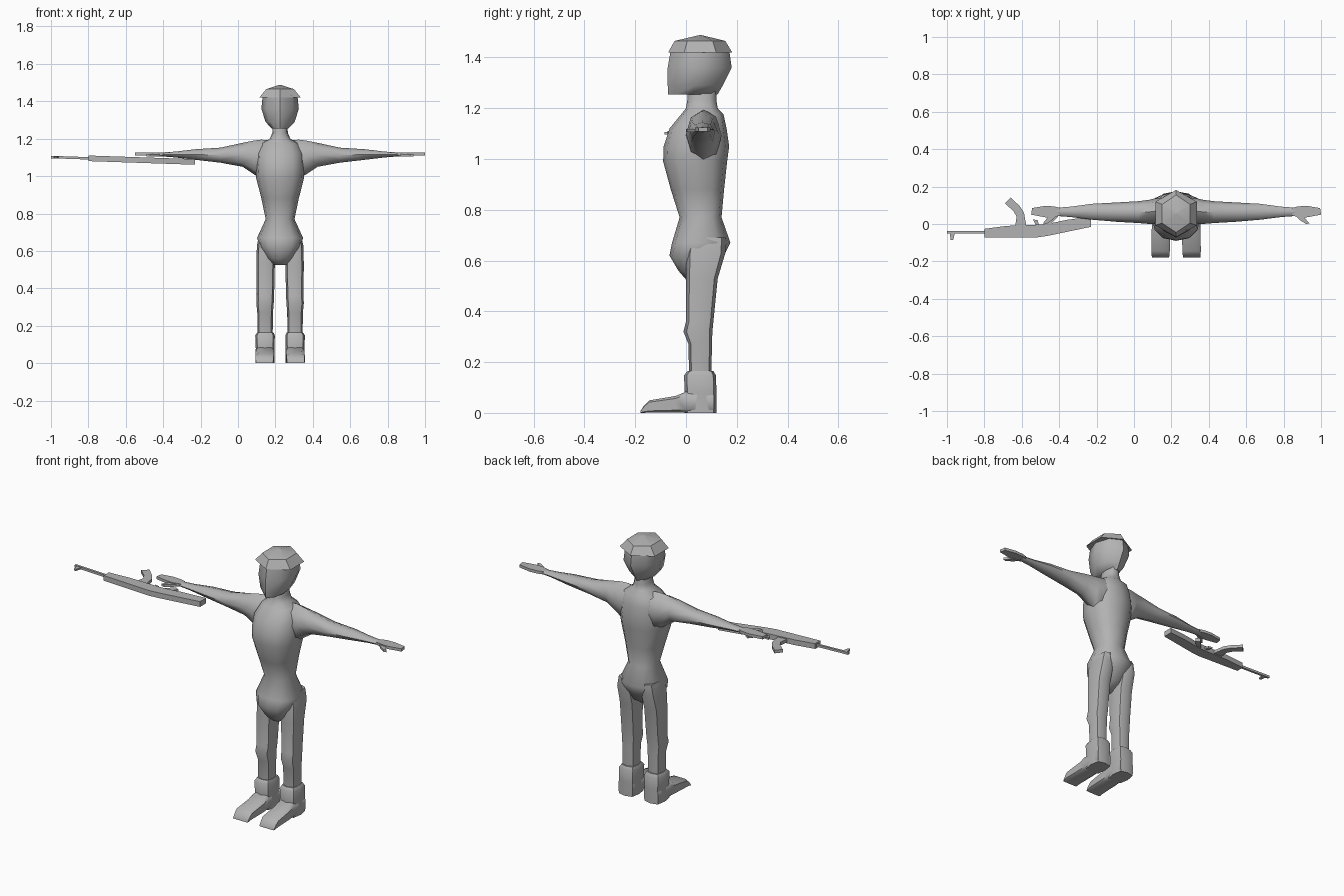
import bpy, bmesh, math
from mathutils import Vector

CX = 0.225  # symmetry line of the figure
grey = bpy.data.materials.new("plain grey")
grey.diffuse_color = (0.45, 0.45, 0.45, 1)


def finish(name, bm, angle):
    bmesh.ops.recalc_face_normals(bm, faces=bm.faces)
    me = bpy.data.meshes.new(name)
    bm.to_mesh(me)
    bm.free()
    me.materials.append(grey)
    ob = bpy.data.objects.new(name, me)
    bpy.context.collection.objects.link(ob)
    bpy.ops.object.select_all(action='DESELECT')
    ob.select_set(True)
    bpy.context.view_layer.objects.active = ob
    bpy.ops.object.shade_smooth_by_angle(angle=math.radians(angle))
    return ob


def loft(name, rings, n, place, power=1.0, phase=0.0, angle=50):
    """Rings are (position, a_min, a_max, b_min, b_max); place maps (t, a, b) to a point."""
    bm = bmesh.new()
    loops = []
    for t, a0, a1, b0, b1 in rings:
        loop = []
        for i in range(n):
            w = 2 * math.pi * i / n + phase
            c, s = math.cos(w), math.sin(w)
            c = math.copysign(abs(c) ** power, c)
            s = math.copysign(abs(s) ** power, s)
            a = (a0 + a1) / 2 + c * (a1 - a0) / 2
            b = (b0 + b1) / 2 + s * (b1 - b0) / 2
            loop.append(bm.verts.new(place(t, a, b)))
        loops.append(loop)
    for p, q in zip(loops, loops[1:]):
        for i in range(n):
            j = (i + 1) % n
            bm.faces.new((p[i], p[j], q[j], q[i]))
    bm.faces.new(loops[0])
    bm.faces.new(loops[-1])
    return finish(name, bm, angle)


def prism(name, outline, lo, hi, place, angle=30):
    """Extrudes an outline between two depths; lo and hi are functions of the first coordinate."""
    bm = bmesh.new()
    a = [bm.verts.new(place(u, v, lo(u))) for u, v in outline]
    b = [bm.verts.new(place(u, v, hi(u))) for u, v in outline]
    k = len(a)
    for i in range(k):
        j = (i + 1) % k
        bm.faces.new((a[i], a[j], b[j], b[i]))
    bm.faces.new(a)
    bm.faces.new(b)
    return finish(name, bm, angle)


def upright(t, a, b):
    return Vector((CX + a, b, t))


def sym(z, hw, y0, y1):
    return (z, -hw, hw, y0, y1)


# Torso with pelvis and neck
loft("torso", [sym(0.525, 0.035, 0.0, 0.06), sym(0.56, 0.07, -0.03, 0.11),
               sym(0.62, 0.108, -0.065, 0.15), sym(0.67, 0.123, -0.055, 0.175),
               sym(0.77, 0.077, -0.025, 0.14), sym(0.88, 0.1, -0.06, 0.15),
               sym(0.99, 0.128, -0.09, 0.162), sym(1.05, 0.13, -0.088, 0.17),
               sym(1.12, 0.125, -0.065, 0.16), sym(1.175, 0.1, -0.02, 0.148),
               sym(1.2, 0.055, 0.0, 0.125), sym(1.23, 0.042, 0.005, 0.12),
               sym(1.3, 0.036, 0.01, 0.12)], 12, upright, 0.85, angle=60)

# Head with a wedge-shaped face
loft("head", [sym(1.255, 0.045, -0.07, 0.125), sym(1.29, 0.078, -0.072, 0.145),
              sym(1.36, 0.1, -0.072, 0.18), sym(1.43, 0.093, -0.06, 0.17)],
     8, upright, angle=50)

# Cap with a flared rim
loft("cap", [sym(1.42, 0.128, -0.07, 0.182), sym(1.465, 0.086, -0.045, 0.155),
             sym(1.488, 0.004, 0.053, 0.061)], 6, upright, phase=math.pi / 6, angle=25)

for s, side in ((-1, "right"), (1, "left")):
    def mirrored(t, a, b):
        return Vector((CX + s * a, b, t))

    def along_arm(t, a, b):
        return Vector((CX + s * t, a, b))

    # Leg
    loft(side + "_leg", [(0.69, 0.04, 0.11, 0.01, 0.155), (0.63, 0.028, 0.124, 0.0, 0.155),
                         (0.53, 0.028, 0.127, 0.0, 0.125), (0.36, 0.032, 0.125, 0.0, 0.108),
                         (0.32, 0.034, 0.127, -0.01, 0.104), (0.27, 0.038, 0.122, 0.01, 0.102),
                         (0.12, 0.04, 0.12, 0.012, 0.1)], 8, mirrored, 0.7)
    # Boot shaft
    loft(side + "_boot_shaft", [(0.165, 0.036, 0.122, 0.006, 0.108), (0.148, 0.028, 0.133, -0.008, 0.118),
                                (0.08, 0.03, 0.13, -0.005, 0.12), (0.0, 0.03, 0.132, -0.005, 0.12)],
         8, mirrored, 0.55)
    # Boot foot, running from heel to toe
    loft(side + "_boot_foot", [(0.11, 0.035, 0.127, 0.0, 0.08), (0.0, 0.031, 0.131, 0.0, 0.085),
                               (-0.04, 0.03, 0.132, 0.0, 0.068), (-0.145, 0.032, 0.134, 0.0, 0.05),
                               (-0.165, 0.034, 0.132, 0.0, 0.03), (-0.18, 0.036, 0.131, 0.0, 0.006)],
         8, lambda t, a, b: Vector((CX + s * a, t, b)), 0.4, math.pi / 8)
    # Arm from the shoulder to the wrist
    loft(side + "_arm", [(0.05, 0.01, 0.14, 1.03, 1.19), (0.1, 0.0, 0.14, 0.985, 1.195),
                         (0.14, 0.0, 0.13, 1.01, 1.19), (0.2, 0.005, 0.122, 1.05, 1.178),
                         (0.32, 0.012, 0.115, 1.072, 1.152), (0.45, 0.023, 0.108, 1.087, 1.144),
                         (0.56, 0.037, 0.093, 1.1, 1.131), (0.64, 0.043, 0.087, 1.106, 1.126)],
         8, along_arm)
    # Flat hand and thumb
    hand = [(0.62, 0.045), (0.66, 0.036), (0.70, 0.036), (0.775, 0.05),
            (0.77, 0.085), (0.70, 0.097), (0.65, 0.094), (0.62, 0.085)]
    thumb = [(0.635, 0.05), (0.66, 0.022), (0.695, 0.0), (0.713, 0.003), (0.70, 0.018), (0.68, 0.045)]
    for part, outline, z0, z1 in (("hand", hand, 1.109, 1.125), ("thumb", thumb, 1.106, 1.119)):
        prism(side + "_" + part, outline, lambda u: z0, lambda u: z1,
              lambda u, v, d: Vector((CX + s * u, v, d)))


# Rifle lying on its side, drooping slightly towards the stock
def rifle_part(name, outline, thick):
    mid = lambda u: 1.102 - (u + 1) * 0.034
    prism("rifle_" + name, outline, lambda u: mid(u) - thick / 2, lambda u: mid(u) + thick / 2,
          lambda u, v, d: Vector((u, v, d)))


rifle_part("barrel", [(-1, -0.05), (-0.78, -0.05), (-0.78, -0.037), (-1, -0.037)], 0.013)
rifle_part("sight", [(-0.985, -0.048), (-0.98, -0.085), (-0.967, -0.085), (-0.958, -0.048)], 0.01)
rifle_part("body", [(-0.8, -0.072), (-0.52, -0.072), (-0.465, -0.064), (-0.44, 0.005),
                    (-0.5, -0.003), (-0.68, -0.01), (-0.8, -0.026)], 0.03)
rifle_part("stock", [(-0.465, -0.064), (-0.23, -0.015), (-0.23, 0.04), (-0.36, 0.022), (-0.44, 0.005)], 0.03)
rifle_part("magazine", [(-0.635, -0.015), (-0.575, -0.015), (-0.588, 0.06), (-0.61, 0.095), (-0.66, 0.142),
                        (-0.69, 0.11), (-0.645, 0.07), (-0.628, 0.04)], 0.018)
rifle_part("grip", [(-0.49, -0.01), (-0.45, -0.005), (-0.405, 0.04), (-0.43, 0.055)], 0.02)
rifle_part("trigger", [(-0.525, -0.008), (-0.508, -0.008), (-0.515, 0.02), (-0.54, 0.025)], 0.01)
